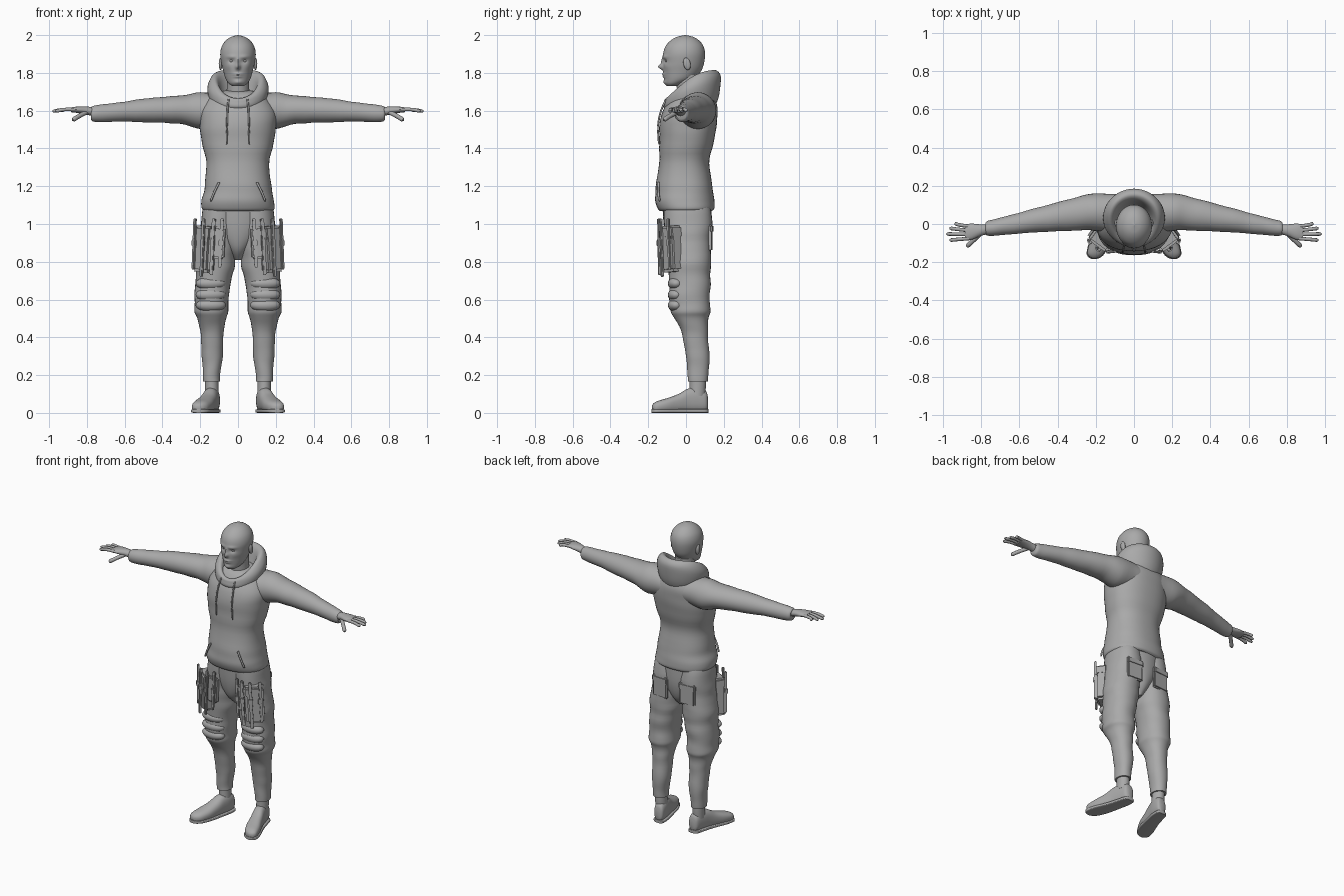
import bpy, bmesh, math
from mathutils import Vector, Matrix, noise

cube = bpy.data.objects.get("Cube")
if cube:
    bpy.data.objects.remove(cube, do_unlink=True)

grey = bpy.data.materials.new("plain grey")
grey.use_nodes = True
COLOUR = (.4, .4, .4, 1)
grey.diffuse_color = COLOUR
grey.node_tree.nodes["Principled BSDF"].inputs["Base Color"].default_value = COLOUR


def finish(name, bm, mirror=False, angle=40):
    """Turn a bmesh into a smooth shaded object, mirrored over x if asked."""
    bmesh.ops.recalc_face_normals(bm, faces=bm.faces)
    mesh = bpy.data.meshes.new(name)
    bm.to_mesh(mesh)
    bm.free()
    mesh.materials.append(grey)
    obj = bpy.data.objects.new(name, mesh)
    bpy.context.collection.objects.link(obj)
    bpy.ops.object.select_all(action='DESELECT')
    obj.select_set(True)
    bpy.context.view_layer.objects.active = obj
    bpy.ops.object.shade_smooth_by_angle(angle=math.radians(angle))
    if mirror:
        obj.modifiers.new("Mirror", 'MIRROR').use_mirror_merge = False
    return obj


def spline(rows, steps):
    """Smooth a list of section rows."""
    result = []
    for i in range(len(rows) - 1):
        p = [Vector(rows[min(max(i + k, 0), len(rows) - 1)]) for k in (-1, 0, 1, 2)]
        for s in range(steps):
            t = s / steps
            result.append(p[1] + (p[2] - p[0]) * (t / 2)
                          + (p[0] * 2 - p[1] * 5 + p[2] * 4 - p[3]) * (t * t / 2)
                          + (p[1] * 3 - p[0] - p[2] * 3 + p[3]) * (t ** 3 / 2))
    return result + [Vector(rows[-1])]


def loft(name, rows, axis='z', mirror=False, sides=32, steps=5, power=2, fold=0, shape=None):
    """Skin ellipse sections; a row is position, two centres, two radii."""
    place = {'z': lambda t, a, b: Vector((a, b, t)),
             'x': lambda t, a, b: Vector((t, a, b)),
             'y': lambda t, a, b: Vector((a, t, b))}[axis]
    bm = bmesh.new()
    rings = []
    for t, a, b, ra, rb in spline(rows, steps):
        ring = []
        for i in range(sides):
            ang = math.tau * i / sides
            c, s = math.cos(ang), math.sin(ang)
            u = math.copysign(abs(c) ** (2 / power), c)
            v = math.copysign(abs(s) ** (2 / power), s)
            co = place(t, a, b)
            swell = 1
            if fold:
                probe = place(t * 16, a + u / 2, b + v / 2)
                swell += fold * noise.noise(probe)
            co = place(t, a + u * max(ra, .002) * swell, b + v * max(rb, .002) * swell)
            ring.append(bm.verts.new(shape(co) if shape else co))
        rings.append(ring)
    for low, high in zip(rings, rings[1:]):
        for i in range(sides):
            j = (i + 1) % sides
            bm.faces.new((low[i], low[j], high[j], high[i]))
    bm.faces.new(rings[0])
    bm.faces.new(rings[-1])
    return finish(name, bm, mirror)


def box(name, centre, size, turn=0, lean=0, bevel=.008):
    """Mirrored pair of soft edged boxes."""
    bm = bmesh.new()
    bmesh.ops.create_cube(bm, size=1)
    bmesh.ops.scale(bm, vec=size, verts=bm.verts)
    bmesh.ops.bevel(bm, geom=bm.edges[:], offset=bevel, segments=2, affect='EDGES')
    spin = Matrix.Rotation(math.radians(turn), 4, 'Z') @ Matrix.Rotation(math.radians(lean), 4, 'Y')
    bm.transform(Matrix.Translation(centre) @ spin)
    return finish(name, bm, True)


def blob(name, centre, radii, turn=0):
    """Mirrored pair of ellipsoids."""
    bm = bmesh.new()
    bmesh.ops.create_uvsphere(bm, u_segments=20, v_segments=12, radius=1)
    bmesh.ops.scale(bm, vec=radii, verts=bm.verts)
    bm.transform(Matrix.Translation(centre) @ Matrix.Rotation(math.radians(turn), 4, 'X'))
    return finish(name, bm, True)


def tube(name, points, radius):
    """Mirrored pair of round tubes with tapered ends."""
    bm = bmesh.new()
    path = spline(points, 4)
    for k, point in enumerate(path):
        end = (path[min(k + 1, len(path) - 1)] - path[max(k - 1, 0)]).to_track_quat('Z', 'Y')
        r = radius * (.55 if k == len(path) - 1 else 1)
        ring = [bm.verts.new(point + end @ Vector((r * math.cos(math.tau * i / 10),
                r * math.sin(math.tau * i / 10), 0))) for i in range(10)]
        if k:
            for i in range(10):
                j = (i + 1) % 10
                bm.faces.new((last[i], last[j], ring[j], ring[i]))
        else:
            bm.faces.new(ring)
        last = ring
    bm.faces.new(last)
    return finish(name, bm, True, 60)


# Head, with the face pushed out or in by soft bumps: x, z, width, height, depth
BUMPS = [(0, 1.832, .011, .014, .026), (0, 1.86, .008, .02, .01),
         (.035, 1.885, .025, .009, .006), (.034, 1.862, .014, .01, -.009),
         (0, 1.793, .024, .006, .009), (0, 1.78, .02, .006, .007),
         (0, 1.75, .022, .012, .008), (.05, 1.835, .02, .02, .004)]


def face(co):
    if co.y < -.02:
        co.y -= sum(d * math.exp(-((abs(co.x) - x) / w) ** 2 - ((co.z - z) / h) ** 2)
                    for x, z, w, h, d in BUMPS)
    return co


loft("head", [(1.73, 0, -.07, .03, .03), (1.745, 0, -.058, .05, .052), (1.77, 0, -.035, .066, .08),
              (1.81, 0, -.02, .078, .1), (1.85, 0, -.013, .088, .108), (1.9, 0, -.01, .094, .111),
              (1.94, 0, -.008, .086, .101), (1.97, 0, -.006, .066, .077),
              (1.99, 0, -.005, .038, .045), (2, 0, -.005, .003, .003)],
     sides=80, steps=9, shape=face)
loft("neck", [(1.6, 0, .03, .07, .07), (1.7, 0, .015, .06, .062), (1.79, 0, .01, .06, .065)])
blob("ears", (.092, .005, 1.848), (.01, .019, .033), 12)
blob("eyes", (.034, -.1, 1.863), (.013, .01, .007))

# Hooded top
loft("hoodie_body", [(1.07, 0, 0, .182, .138), (1.085, 0, 0, .192, .15), (1.13, 0, -.008, .19, .156),
                     (1.2, 0, -.01, .176, .15), (1.32, 0, -.01, .166, .133),
                     (1.45, 0, .004, .193, .146), (1.55, 0, .014, .205, .152),
                     (1.63, 0, .03, .185, .135), (1.69, 0, .035, .13, .1), (1.71, 0, .035, .05, .05)],
     sides=48, power=2.3, fold=.03)
loft("sleeves", [(.06, .045, 1.6, .11, .09), (.2, .062, 1.6, .097, .096), (.3, .052, 1.605, .087, .075),
                 (.45, .03, 1.603, .07, .066), (.6, .005, 1.595, .055, .053),
                 (.72, -.016, 1.586, .044, .046), (.765, -.022, 1.584, .039, .042),
                 (.778, -.024, 1.586, .03, .033)], axis='x', mirror=True, fold=.05)

# Hood lying around the neck, low at the throat and high at the nape
bm = bmesh.new()
layers = [(.12, .12, .02, 1.6, 1.6), (.15, .145, .025, 1.62, 1.66), (.162, .15, .033, 1.645, 1.74),
          (.15, .147, .035, 1.66, 1.79), (.128, .125, .03, 1.665, 1.815),
          (.105, .105, .02, 1.65, 1.79), (.085, .085, .015, 1.62, 1.71), (.06, .06, .02, 1.6, 1.66)]
rings = []
for rx, ry, cy, throat, nape in spline(layers, 3):
    ring = []
    for i in range(48):
        c, s = math.cos(math.tau * i / 48), math.sin(math.tau * i / 48)
        rise = 1 - ((1 - s) / 2) ** 2
        ring.append(bm.verts.new((rx * c, cy + ry * s, throat + (nape - throat) * rise)))
    rings.append(ring)
for low, high in zip(rings, rings[1:]):
    for i in range(48):
        j = (i + 1) % 48
        bm.faces.new((low[i], low[j], high[j], high[i]))
finish("hood", bm)
tube("drawstrings", [(.05, -.105, 1.66), (.056, -.132, 1.6), (.058, -.148, 1.52), (.06, -.143, 1.42)], .005)
tube("hoodie_pocket_edges", [(.1, -.145, 1.22), (.125, -.147, 1.17), (.145, -.14, 1.12)], .006)

# Hands
loft("palms", [(.75, -.025, 1.59, .025, .024), (.8, -.032, 1.6, .03, .022),
               (.85, -.04, 1.605, .042, .017), (.885, -.044, 1.604, .041, .012)],
     axis='x', mirror=True, sides=20)
for label, root, tip, reach in (("little", -.012, .005, .935), ("ring", -.034, -.022, .965),
                                ("middle", -.055, -.052, .982), ("index", -.076, -.085, .965)):
    tube(label + "_fingers", [(.865, root, 1.606), (.92, (root + tip) / 2, 1.606), (reach, tip, 1.597)], .0095)
tube("thumbs", [(.8, -.045, 1.592), (.84, -.085, 1.572), (.875, -.118, 1.55)], .012)

# Cargo trousers
loft("trouser_seat", [(.81, 0, .015, .02, .05), (.87, 0, .012, .07, .1),
                      (.97, 0, .01, .15, .125), (1.1, 0, .005, .178, .13)], sides=40)
loft("trouser_legs", [(1.1, .09, .005, .09, .12), (1, .1, .01, .1, .127), (.9, .11, .012, .102, .12),
                      (.8, .12, .015, .104, .114), (.7, .132, .018, .096, .11),
                      (.6, .142, .02, .088, .108), (.54, .144, .025, .09, .105),
                      (.5, .14, .03, .076, .09), (.42, .138, .048, .061, .07),
                      (.3, .136, .062, .055, .062), (.21, .14, .062, .046, .055),
                      (.165, .14, .062, .044, .052)], mirror=True, power=2.2, fold=.07)
for height in (.57, .625, .685):
    blob("knee_pads", (.144, -.052, height), (.08, .044, .036))
box("cargo_pockets", (.178, -.078, .855), (.115, .075, .22), 36, -4, .015)
box("cargo_flaps", (.172, -.083, .955), (.12, .08, .07), 36, -4, .012)
box("front_pouches", (.105, -.11, .9), (.07, .04, .17), 8, -3, .01)
for x, y, low in ((.09, -.132, .77), (.135, -.142, .73), (.188, -.13, .72), (.232, -.09, .76)):
    box("hanging_straps", (x, y, (low + 1.03) / 2), (.02, .014, 1.03 - low), (x - .08) * 300, -3, .004)
    box("strap_buckles", (x, y - .004, .9), (.027, .018, .035), (x - .08) * 300, 0, .004)
box("back_pockets", (.1, .127, .92), (.11, .022, .13), -4, 0, .008)
box("back_pocket_flaps", (.1, .131, .975), (.118, .024, .045), -4, 0, .008)

# Ankles and shoes with toes turned out
loft("ankles", [(.19, .14, .062, .036, .043), (.14, .139, .062, .036, .043), (.09, .138, .06, .036, .042)],
     mirror=True, sides=20)
shoe = [(.117, .127, .05, .015, .025), (.105, .129, .062, .032, .055), (.06, .136, .068, .039, .067),
        (.01, .148, .064, .041, .064), (-.04, .163, .05, .045, .05), (-.1, .183, .039, .05, .039),
        (-.15, .2, .032, .044, .031), (-.172, .206, .028, .028, .022), (-.18, .208, .026, .01, .012)]
loft("shoes", shoe, axis='y', mirror=True, power=2.4)
loft("shoe_soles", [(y * 1.015, x, .01, width + .004, .01) for y, x, z, width, h in shoe],
     axis='y', mirror=True, power=5)
